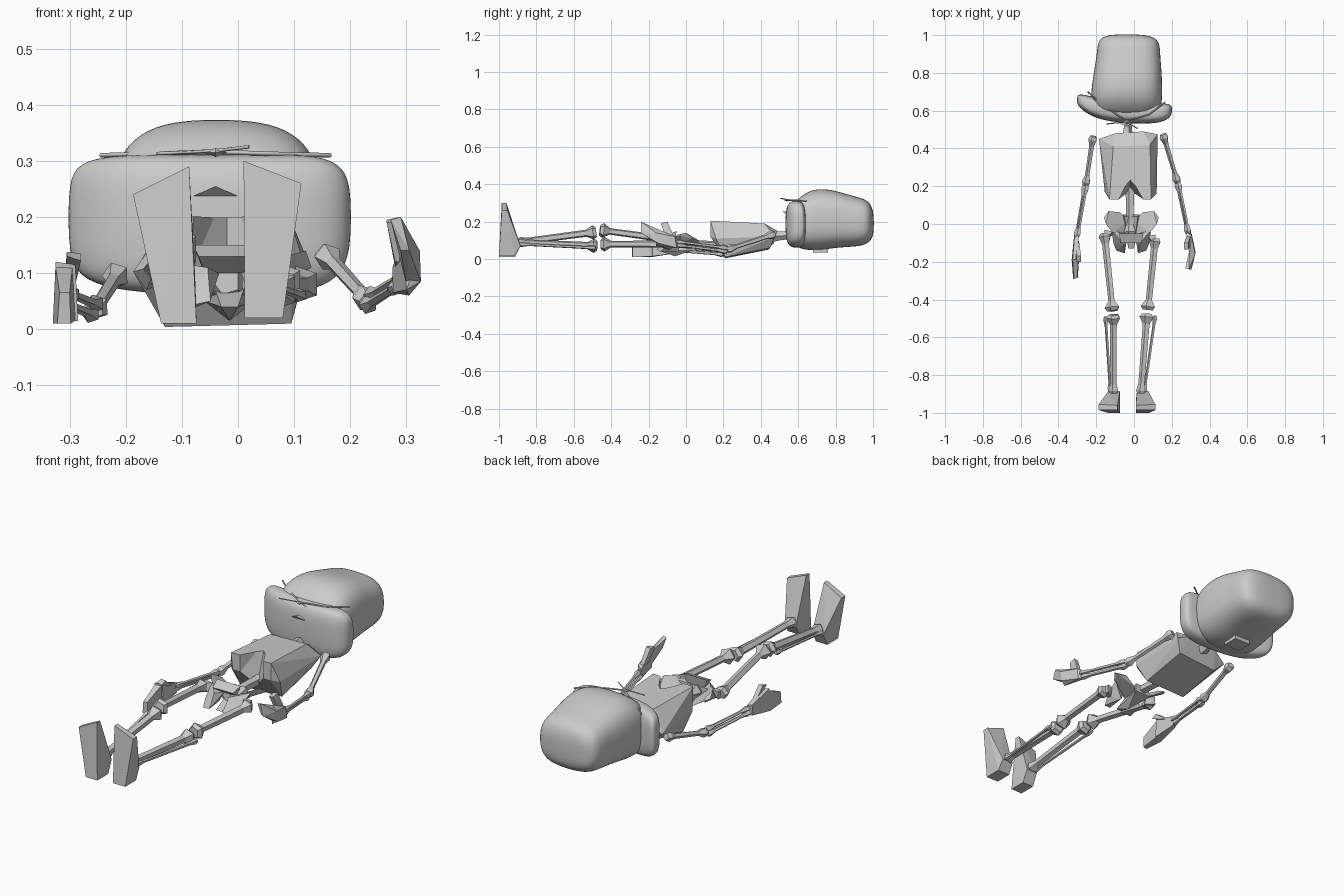
import bpy, bmesh, math
from mathutils import Vector

if "Cube" in bpy.data.objects:
    bpy.data.objects.remove(bpy.data.objects["Cube"])

grey = bpy.data.materials.new("bone_grey")
grey.use_nodes = True
GREY = (0.6, 0.6, 0.6, 1)
grey.diffuse_color = GREY
grey.node_tree.nodes["Principled BSDF"].inputs["Base Color"].default_value = GREY


def finish(name, bm, smooth=False):
    bmesh.ops.recalc_face_normals(bm, faces=bm.faces)
    me = bpy.data.meshes.new(name)
    bm.to_mesh(me)
    bm.free()
    me.materials.append(grey)
    for p in me.polygons:
        p.use_smooth = smooth
    ob = bpy.data.objects.new(name, me)
    bpy.context.collection.objects.link(ob)
    return ob


def hull(name, pts):
    """Faceted convex solid around a few corner points."""
    bm = bmesh.new()
    for p in pts:
        bm.verts.new(p)
    res = bmesh.ops.convex_hull(bm, input=bm.verts)
    loose = [v for v in bm.verts if not v.link_faces]
    bmesh.ops.delete(bm, geom=loose, context='VERTS')
    return finish(name, bm)


def skin(bm, rings):
    rows = [[bm.verts.new(p) for p in r] for r in rings]
    n = len(rows[0])
    for a, b in zip(rows, rows[1:]):
        for i in range(n):
            j = (i + 1) % n
            bm.faces.new((a[i], a[j], b[j], b[i]))
    bm.faces.new(rows[0])
    bm.faces.new(rows[-1][::-1])


def bone(name, a, b, shaft, end_a, end_b, sides=5):
    """Straight shaft with a faceted knob on each end."""
    a, b = Vector(a), Vector(b)
    d = b - a
    u = d.cross(Vector((0, 0, 1))).normalized()
    v = u.cross(d).normalized()
    k = min(0.03 / d.length, 0.25)
    prof = [(0, end_a * .7), (k * .6, end_a), (k * 1.8, shaft),
            (1 - k * 1.8, shaft * .9), (1 - k * .6, end_b), (1, end_b * .7)]
    bm = bmesh.new()
    skin(bm, [[a + d * t + (u * math.cos(q) + v * math.sin(q)) * r
               for q in (math.tau * i / sides for i in range(sides))] for t, r in prof])
    return finish(name, bm)


def soft_loft(name, axis, stations, power, sides=16):
    """Rounded-box sections; station = (position, centre1, centre_z, half1, half_z)."""
    def sp(c):
        return math.copysign(abs(c) ** (2 / power), c)
    rings = []
    for s, c, cz, h, hz in stations:
        ring = []
        for i in range(sides):
            q = math.tau * (i + .5) / sides
            w, z = c + h * sp(math.cos(q)), cz + hz * sp(math.sin(q))
            ring.append((w, s, z) if axis == 'y' else (s, w, z))
        rings.append(ring)
    bm = bmesh.new()
    skin(bm, rings)
    ob = finish(name, bm, True)
    sub = ob.modifiers.new("smooth", 'SUBSURF')
    sub.levels = sub.render_levels = 2
    return ob


# Head: tall smooth crown and a wide curved face band
soft_loft("crown", 'y', [
    (.57, -.04, .19, .15, .10), (.60, -.04, .19, .18, .135),
    (.65, -.04, .205, .192, .16), (.72, -.038, .213, .19, .168),
    (.80, -.033, .213, .183, .155), (.88, -.03, .203, .172, .14),
    (.95, -.028, .198, .168, .128), (.985, -.03, .197, .15, .105),
    (1.005, -.04, .19, .09, .06)], 2.9)
soft_loft("face_band", 'x', [
    (-.303, .66, .2, .02, .06), (-.285, .65, .195, .04, .105),
    (-.22, .62, .19, .055, .122), (-.13, .60, .187, .058, .126),
    (-.03, .592, .185, .06, .127), (.07, .588, .187, .058, .126),
    (.14, .588, .19, .052, .122), (.185, .597, .195, .04, .10),
    (.202, .605, .2, .02, .055)], 3.2)
hull("nose", [(-.08, .535, .237), (-.04, .515, .255), (0, .535, .237),
              (-.04, .53, .245), (-.08, .56, .237), (0, .56, .237), (-.04, .56, .255)])
hull("skull_socket", [(x, y, z) for x in (-.085, .005) for y in (.68, .76) for z in (.035, .08)])


# Thin cord over the face band
def cord(name, pts, radius):
    cu = bpy.data.curves.new(name, 'CURVE')
    cu.dimensions = '3D'
    cu.bevel_depth = radius
    cu.bevel_resolution = 0
    cu.materials.append(grey)
    sp = cu.splines.new('POLY')
    sp.points.add(len(pts) - 1)
    for p, c in zip(sp.points, pts):
        p.co = (*c, 1)
    bpy.context.collection.objects.link(bpy.data.objects.new(name, cu))


cord("cord", [(-.245, .70, .31), (-.18, .64, .312), (-.04, .545, .316),
              (.08, .58, .312), (.165, .645, .31)], .004)
cord("cord_tails", [(-.145, .53, .313), (-.04, .54, .318), (.02, .505, .325)], .003)
hull("cord_knot", [(-.04 + x, .54 + y, .315 + z) for x, y, z in
                   ((-.02, 0, 0), (.02, 0, 0), (0, .015, 0), (0, -.015, 0), (0, 0, .008), (0, 0, -.008))])

# Rib cage with a wedge-shaped notch under the breastbone
ribs = hull("rib_cage", [
    (-.13, .13, .20), (.09, .13, .205), (-.11, .41, .19), (.085, .42, .19),
    (-.185, .45, .10), (.125, .475, .12), (-.155, .17, .10), (.12, .16, .11),
    (-.10, .48, .14), (.05, .49, .15), (-.13, .21, .004), (.095, .21, .01),
    (-.13, .44, .05), (.09, .45, .06), (-.12, .13, .12), (.09, .13, .12)])
notch = hull("rib_notch_cutter", [
    (-.095, .10, .25), (.065, .10, .25), (-.02, .25, .25),
    (-.095, .10, .08), (.065, .10, .08), (-.02, .19, .08)])
notch.hide_render = True
notch.hide_viewport = True
cut = ribs.modifiers.new("notch", 'BOOLEAN')
cut.object = notch
cut.solver = 'EXACT'

# Spine and neck
bone("neck", (-.035, .45, .12), (-.035, .60, .13), .024, .03, .03)
bone("spine", (-.02, .22, .07), (-.02, -.06, .085), .024, .03, .035)

# Pelvis: paired wings and seat bones around a sacrum
for side, s in (("right", -1), ("left", 1)):
    def mir(pts):
        return [(-.014 + s * x, y, z) for x, y, z in pts]
    hull(side + "_hip_wing", mir([
        (.145, .035, .11), (.12, .068, .10), (.06, .062, .06), (.015, .01, .05),
        (.02, -.06, .06), (.10, -.045, .13), (.135, .0, .14), (.06, -.05, .09)]))
    hull(side + "_seat_bone", mir([
        (.105, -.03, .12), (.095, -.10, .07), (.08, -.14, .04), (.035, -.155, .05),
        (.02, -.06, .10), (.04, -.11, .11), (.06, -.04, .04)]))
hull("pubic_bone", [(-.08, -.05, .15), (.05, -.05, .15), (-.07, -.10, .13), (.04, -.10, .13),
                    (-.06, -.06, .10), (.035, -.06, .10)])
hull("sacrum", [(-.06, .05, .05), (.03, .05, .05), (-.05, .04, .10), (.02, .04, .10),
                (-.03, -.13, .04), (0, -.13, .04), (-.015, -.06, .015)])

# Arms: one upper bone and two forearm bones each
arms = {"right": ((-.215, .465, .10), (-.255, .205, .035), (-.303, -.07, .055)),
        "left": ((.155, .475, .135), (.232, .22, .05), (.288, -.05, .085))}
for side, (shoulder, elbow, wrist) in arms.items():
    bone(side + "_upper_arm", shoulder, elbow, .014, .025, .024)
    for i, name in ((-1, "_ulna"), (1, "_radius")):
        off = Vector((i * .004, 0, i * .009))
        bone(side + name, Vector(elbow) + off, Vector(wrist) + off, .009, .017, .015)

# Hands: flat folded palm and a thumb
hull("left_palm", [(.275, -.04, .065), (.275, -.04, .11), (.305, -.05, .06), (.305, -.06, .12),
                   (.326, -.15, .085), (.324, -.16, .14), (.30, -.16, .07), (.295, -.15, .16)])
hull("left_fingers", [(.326, -.15, .085), (.324, -.16, .14), (.30, -.15, .08), (.295, -.13, .15),
                      (.29, -.24, .20), (.272, -.235, .195), (.305, -.24, .14), (.29, -.23, .14)])
hull("left_thumb", [(.30, -.06, .11), (.28, -.06, .11), (.30, -.11, .12), (.28, -.11, .12),
                    (.265, -.10, .195), (.288, -.10, .20), (.265, -.135, .19), (.288, -.135, .19)])
hull("right_palm", [(-.295, -.06, .03), (-.295, -.06, .08), (-.318, -.07, .03), (-.315, -.07, .08),
                    (-.33, -.19, .01), (-.325, -.19, .12), (-.285, -.18, .015), (-.29, -.18, .115)])
hull("right_fingers", [(-.33, -.19, .01), (-.325, -.19, .11), (-.29, -.18, .015), (-.295, -.18, .11),
                       (-.322, -.29, .01), (-.318, -.29, .065), (-.298, -.285, .01), (-.30, -.285, .065)])
hull("right_thumb", [(-.31, -.10, .08), (-.29, -.10, .08), (-.308, -.15, .10), (-.285, -.15, .10),
                     (-.305, -.17, .138), (-.28, -.17, .135), (-.305, -.20, .13), (-.28, -.20, .122)])

# Legs: thigh, shin, thin outer bone
legs = {"right": ((-.155, -.05, .10), (-.112, -.46, .155), (-.107, -.90, .09), -.045),
        "left": ((.115, -.075, .08), (.075, -.455, .08), (.037, -.90, .09), .045)}
for side, (hip, knee, ankle, out) in legs.items():
    bone(side + "_thigh", hip, knee, .02, .034, .042)
    hull(side + "_hip_ball", [Vector(hip) + Vector(p) for p in (
        (0, .02, .02), (0, -.04, .02), (-out * .9, .01, .02), (-out * .9, -.01, -.02),
        (0, .02, -.02), (0, -.04, -.02))])
    shin_top = Vector(knee) + Vector((-out * .1, -.02, -.01))
    bone(side + "_shin", shin_top, ankle, .02, .04, .027)
    bone(side + "_outer_shin", Vector(knee) + Vector((out * .85, -.03, -.02)),
         Vector(ankle) + Vector((out * .4, .01, -.01)), .008, .013, .014)

# Feet: upright wedges with the toes pointing up
feet = {"right": ((-.187, .24), (-.087, .29), (-.074, .01), (-.137, .01)),
        "left": ((.113, .26), (.01, .30), (.012, .02), (.08, .02))}
for side, (t1, t2, h1, h2) in feet.items():
    pts = []
    for (x, z), front, back in ((t1, -.985, -.955), (t2, -.985, -.96), (h1, -1, -.915), (h2, -1, -.915)):
        pts += [(x, front, z), (x, back, z)]
    mid = (h1[0] + h2[0]) / 2
    pts += [(mid - .03, -.885, .07), (mid + .03, -.885, .07),
            (mid - .028, -.90, .115), (mid + .028, -.90, .115)]
    hull(side + "_foot", pts)
